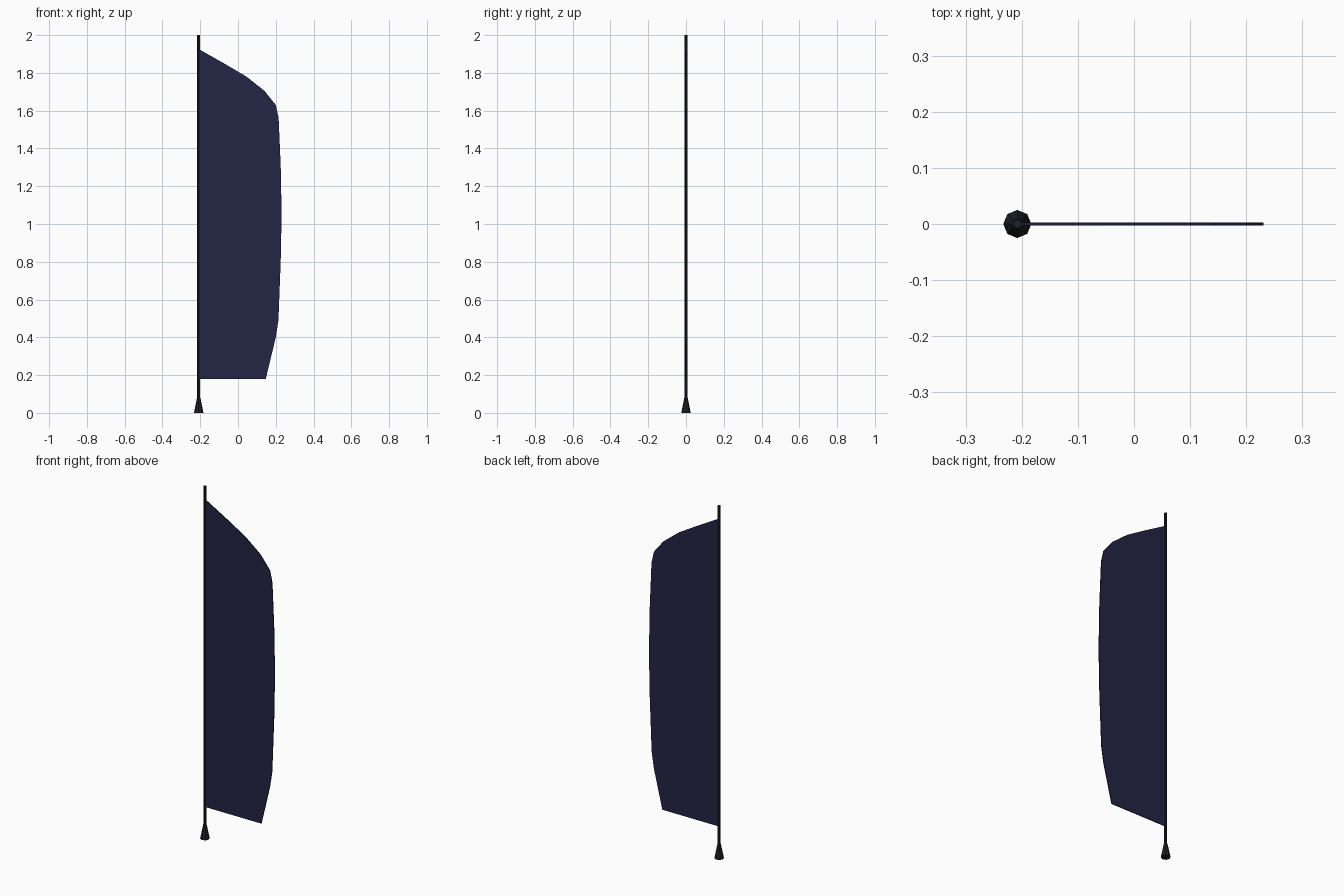
import bpy, bmesh, math

if "Cube" in bpy.data.objects:
    bpy.data.objects.remove(bpy.data.objects["Cube"])

def material(name, rgb):
    m = bpy.data.materials.new(name)
    m.diffuse_color = (*rgb, 1)
    m.use_nodes = True
    m.node_tree.nodes["Principled BSDF"].inputs["Base Color"].default_value = m.diffuse_color
    return m

navy = material("navy cloth", (0.017, 0.018, 0.056))
black = material("dark metal", (0.012, 0.014, 0.020))
POLE_X = -0.208

def finish(name, bm, mat):
    bmesh.ops.recalc_face_normals(bm, faces=bm.faces)
    me = bpy.data.meshes.new(name)
    bm.to_mesh(me)
    bm.free()
    me.materials.append(mat)
    ob = bpy.data.objects.new(name, me)
    bpy.context.collection.objects.link(ob)
    return ob

def tapered(name, r1, r2, z1, z2, mat):
    bm = bmesh.new()
    bmesh.ops.create_cone(bm, cap_ends=True, segments=8, radius1=r1, radius2=r2, depth=z2 - z1)
    bmesh.ops.translate(bm, verts=bm.verts, vec=(POLE_X, 0, (z1 + z2) / 2))
    return finish(name, bm, mat)

# Pole and ground foot
tapered("pole", 0.008, 0.008, 0.07, 2.0, black)
tapered("foot", 0.025, 0.009, 0.0, 0.08, black)

# Thin banner cloth with a curved free edge
outline = [(POLE_X, 0.18), (0.147, 0.18), (0.20, 0.40), (0.214, 0.49), (0.226, 0.80),
           (0.231, 1.05), (0.226, 1.31), (0.215, 1.563), (0.20, 1.63), (0.14, 1.705),
           (0.045, 1.78), (-0.07, 1.848), (POLE_X, 1.926)]
T = 0.005
bm = bmesh.new()
face = bm.faces.new([bm.verts.new((x, -T / 2, z)) for x, z in outline])
ext = bmesh.ops.extrude_face_region(bm, geom=[face], use_keep_orig=True)
new = [g for g in ext["geom"] if isinstance(g, bmesh.types.BMVert)]
bmesh.ops.translate(bm, verts=new, vec=(0, T, 0))
finish("banner_cloth", bm, navy)
